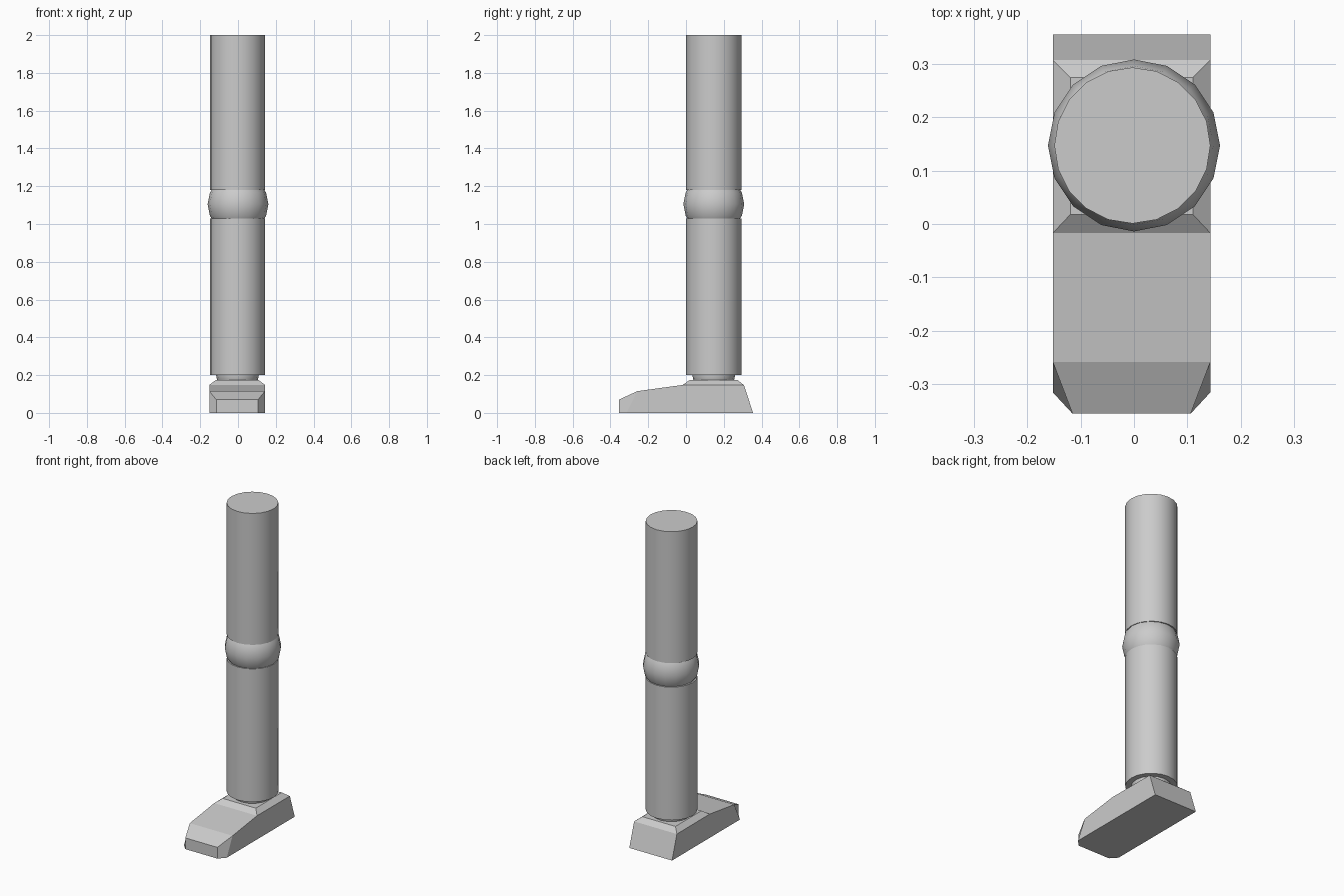
import bpy, bmesh, math

if "Cube" in bpy.data.objects:
    bpy.data.objects.remove(bpy.data.objects["Cube"])

CX, CY = -0.003, 0.147   # leg axis


def smooth(obj, name):
    obj.name = name
    bpy.ops.object.shade_smooth_by_angle(angle=math.radians(40))


def tube(name, r, z0, z1):
    bpy.ops.mesh.primitive_cylinder_add(vertices=20, radius=r, depth=z1 - z0,
                                        location=(CX, CY, (z0 + z1) / 2))
    smooth(bpy.context.object, name)


def ball(name, r, x, z):
    bpy.ops.mesh.primitive_uv_sphere_add(segments=16, ring_count=8, radius=r,
                                         location=(x, CY, z))
    smooth(bpy.context.object, name)


# Leg segments and joints
tube("thigh", 0.146, 1.18, 2.0)
tube("shin", 0.146, 0.2, 1.03)
ball("knee_joint", 0.161, 0, 1.105)
ball("ankle_joint", 0.115, CX, 0.21)

# Foot: side profile as (inset from side, y, z), bridged left to right
profile = [(0.037, -0.355, 0), (0.037, -0.355, 0.07), (0, -0.258, 0.115),
           (0, -0.017, 0.148), (0.033, 0.018, 0.173), (0.033, 0.274, 0.173),
           (0, 0.307, 0.147), (0, 0.355, 0), (0, -0.315, 0)]
bm = bmesh.new()
left = [bm.verts.new((-0.152 + i, y, z)) for i, y, z in profile]
right = [bm.verts.new((0.143 - i, y, z)) for i, y, z in profile]
n = len(profile)
for i in range(n):
    j = (i + 1) % n
    bm.faces.new((left[i], left[j], right[j], right[i]))
for side in (left, right):
    for loop in ((0, 1, 2, 8), (2, 3, 6, 7, 8), (3, 4, 5, 6)):
        bm.faces.new([side[k] for k in loop])
bmesh.ops.recalc_face_normals(bm, faces=bm.faces)
mesh = bpy.data.meshes.new("foot")
bm.to_mesh(mesh)
bm.free()
bpy.context.collection.objects.link(bpy.data.objects.new("foot", mesh))
